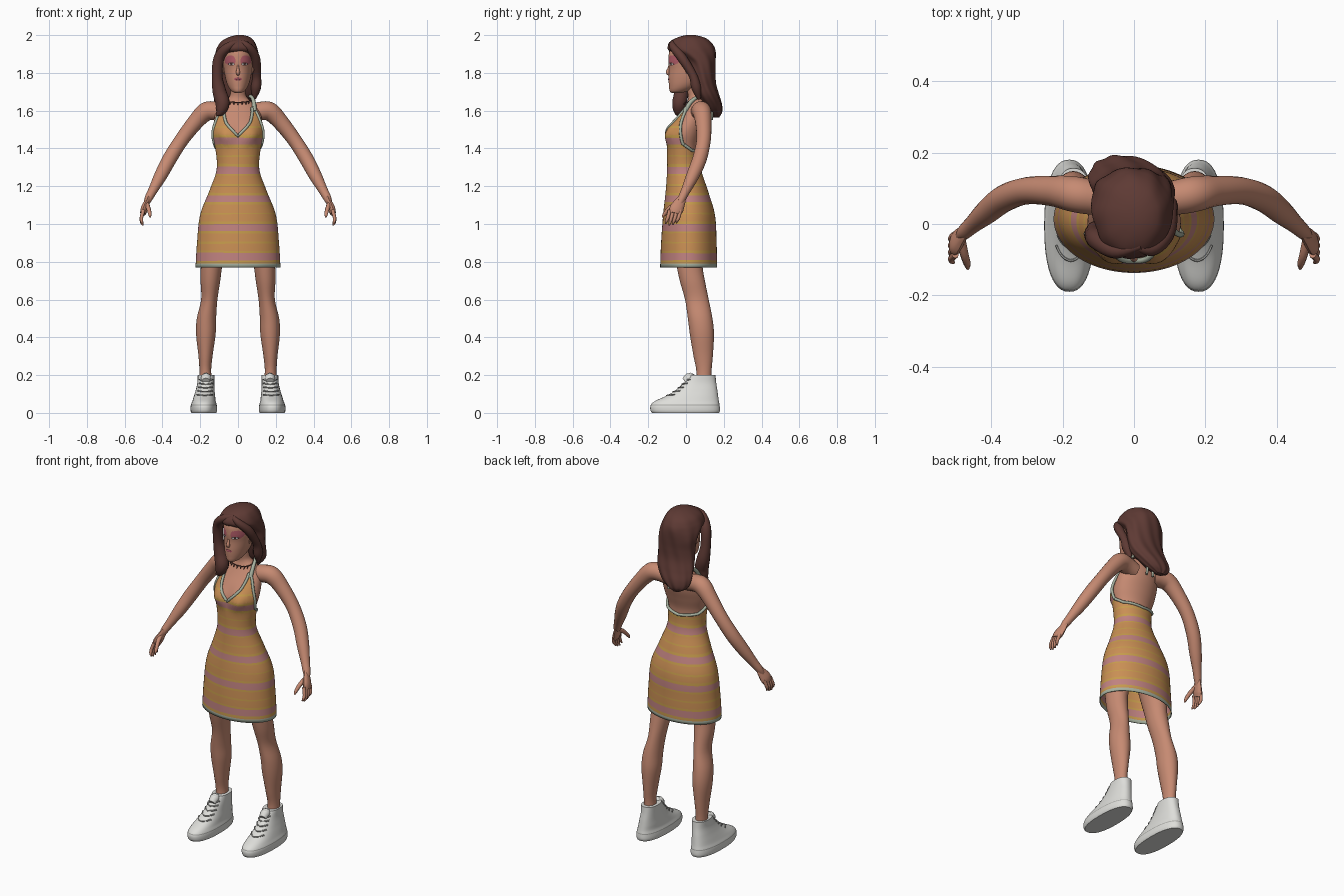
import bpy, bmesh, math, random
from mathutils import Vector

random.seed(4)
if "Cube" in bpy.data.objects:
    bpy.data.objects.remove(bpy.data.objects["Cube"])


def material(name, rgb):
    lin = [((c / 255 + 0.055) / 1.055) ** 2.4 for c in rgb] + [1]
    m = bpy.data.materials.new(name)
    m.use_nodes = True
    m.diffuse_color = lin
    node = m.node_tree.nodes["Principled BSDF"]
    node.inputs["Base Color"].default_value = lin
    node.inputs["Roughness"].default_value = 0.8
    return m


SKIN = material("skin", (198, 138, 114))
HAIR = material("brown hair", (94, 58, 52))
ORANGE = material("orange cloth", (201, 143, 84))
MUSTARD = material("mustard cloth", (198, 156, 76))
PINK = material("pink cloth", (192, 130, 128))
TRIM = material("pale green trim", (168, 178, 160))
WHITE = material("white canvas", (222, 222, 218))
GREY = material("grey rubber", (168, 168, 164))
MAKEUP = material("rose makeup", (178, 92, 104))
DARK = material("dark brown", (70, 48, 46))
made = []


def finish(name, bm, mats, rule=None):
    bmesh.ops.recalc_face_normals(bm, faces=bm.faces)
    if rule:
        for f in bm.faces:
            f.material_index = rule(f.calc_center_median())
    mesh = bpy.data.meshes.new(name)
    bm.to_mesh(mesh)
    bm.free()
    for m in mats:
        mesh.materials.append(m)
    ob = bpy.data.objects.new(name, mesh)
    bpy.context.collection.objects.link(ob)
    made.append(ob)
    return ob


def bridge(rings, caps=True):
    bm = bmesh.new()
    vs = [[bm.verts.new(p) for p in r] for r in rings]
    n = len(vs[0])
    for a, b in zip(vs, vs[1:]):
        for i in range(n):
            bm.faces.new((a[i], a[(i + 1) % n], b[(i + 1) % n], b[i]))
    if caps:
        bm.faces.new(vs[0])
        bm.faces.new(vs[-1])
    return bm


def sample(table, z):
    """Smooth interpolation of profile rows (z, centre x, half width, front y, back y)."""
    z = min(max(z, table[0][0]), table[-1][0])
    i = next(k for k in range(len(table) - 1) if z <= table[k + 1][0])
    a, b = table[i], table[i + 1]
    p, q = table[max(i - 1, 0)], table[min(i + 2, len(table) - 1)]
    h = b[0] - a[0]
    t = (z - a[0]) / h
    out = []
    for j in range(1, 5):
        ma = (b[j] - p[j]) / (b[0] - p[0]) * h
        mb = (q[j] - a[j]) / (q[0] - a[0]) * h
        out.append(a[j] * (2*t**3 - 3*t*t + 1) + ma * (t**3 - 2*t*t + t)
                   + b[j] * (3*t*t - 2*t**3) + mb * (t**3 - t*t))
    return out


def surf(table, ang, z, off=0.0, e=1.0):
    cx, hw, yf, yb = sample(table, z)
    power = lambda v: math.copysign(abs(v) ** e, v)
    return Vector((cx + (hw + off) * power(math.cos(ang)),
                   (yf + yb) / 2 + ((yb - yf) / 2 + off) * power(math.sin(ang)), z))


def loft(name, table, mats, n=32, rows=40, side=1, e=1.0, off=0.0, rule=None, shape=None):
    z0, z1 = table[0][0], table[-1][0]
    rings = []
    for r in range(rows + 1):
        z = z0 + (z1 - z0) * r / rows
        ring = []
        for i in range(n):
            ang = math.tau * i / n
            p = surf(table, ang, z, off + (shape(ang, z) if shape else 0), e)
            p.x *= side
            ring.append(p)
        rings.append(ring)
    return finish(name, bridge(rings), mats, rule)


def tube(name, pts, mat, side=1, n=12, steps=6, flat=1.0):
    """Round tube through (x, y, z, radius) points; flat squeezes it along x."""
    P = [Vector(p) for p in pts]
    path = []
    for i in range(len(P) - 1):
        a, b, c, d = P[max(i - 1, 0)], P[i], P[i + 1], P[min(i + 2, len(P) - 1)]
        for k in range(steps):
            t = k / steps
            path.append(b + (c - a) * t / 2 + (a - b * 2.5 + c * 2 - d / 2) * t * t
                        + (b * 1.5 - a / 2 - c * 1.5 + d / 2) * t ** 3)
    path.append(P[-1])
    rings, nor = [], Vector((1, 0.05, 0.02))
    for i, p in enumerate(path):
        t = (path[min(i + 1, len(path) - 1)].xyz - path[max(i - 1, 0)].xyz).normalized()
        nor = (nor - t * nor.dot(t)).normalized()
        bi, ring = t.cross(nor), []
        for k in range(n):
            a = math.tau * k / n
            v = p.xyz + max(p.w, .001) * (nor * math.cos(a) * flat + bi * math.sin(a))
            ring.append((v.x * side, v.y, v.z))
        rings.append(ring)
    return finish(name, bridge(rings), [mat])


# Torso and dress share one silhouette
upper = [(1.29, 0, .113, -.1, .08), (1.4, 0, .12, -.1, .075), (1.475, 0, .136, -.097, .095),
         (1.54, 0, .136, -.072, .115), (1.6, 0, .122, -.03, .12), (1.64, 0, .09, -.005, .115),
         (1.67, 0, .055, .004, .105), (1.71, 0, .047, -.002, .1), (1.79, 0, .046, -.005, .09)]
skirt = [(.77, 0, .225, -.137, .165), (.9, 0, .217, -.132, .162), (1.05, 0, .2, -.121, .153),
         (1.18, 0, .15, -.107, .115)]
shape_table = skirt + upper


def bust(ang, z):
    x = .13 * math.cos(ang)
    if math.sin(ang) > 0:
        return 0
    return .024 * math.exp(-((abs(x) - .06) / .045) ** 2 - ((z - 1.475) / .05) ** 2)


loft("torso", [(1.0, 0, .15, -.09, .1), (1.18, 0, .14, -.1, .1)] + upper, [SKIN], 48, 60,
     off=-.008, shape=bust)

# Dress: neckline height by angle away from the front
neckline = [(0, 1.465), (28, 1.54), (41, 1.615), (47, 1.615), (62, 1.53), (85, 1.425),
            (120, 1.39), (180, 1.375)]


def top_z(ang):
    d = abs((math.degrees(ang) + 90 + 180) % 360 - 180)
    for (a, za), (b, zb) in zip(neckline, neckline[1:]):
        if d <= b:
            return za + (zb - za) * (d - a) / (b - a)
    return neckline[-1][1]


def dress_point(ang, t):
    z = .77 + t * (top_z(ang) - .77)
    return surf(shape_table, ang, z, bust(ang, z))


SEG, ROWS = 96, 44
angles = [math.tau * i / SEG for i in range(SEG)]
bm = bridge([[dress_point(a, r / ROWS) for a in angles] for r in range(ROWS + 1)], caps=False)

# Stripes are cut with slightly tilted planes above a level hem band
bands = [(Vector((0, 0, .79)), Vector((0, 0, 1)), 0)]
for k in range(5):
    base = .79 + k * .153
    for dz, m in ((.006, 1), (.018, 2), (.055, 1), (.07, 0), (.108, 1), (.115, 0)):
        bands.append((Vector((0, 0, base + dz + random.uniform(-.002, .002))),
                      Vector((random.uniform(-.01, .01), random.uniform(-.01, .01), 1)), m))
for co, no, m in bands:
    bmesh.ops.bisect_plane(bm, geom=bm.verts[:] + bm.edges[:] + bm.faces[:],
                           plane_co=co, plane_no=no)


def stripe(c):
    idx = 3
    for co, no, m in bands:
        if (c - co).dot(no) > 0:
            idx = m
    return idx


dress = finish("striped_dress", bm, [ORANGE, MUSTARD, PINK, TRIM], stripe)
solid = dress.modifiers.new("cloth", 'SOLIDIFY')
solid.thickness = .004
tube("neckline_trim", [(*dress_point(a, 1), .008) for a in angles + [0]], TRIM, n=8, steps=1)

# Halter straps, nape ties and necklace
for s, label in ((1, "left"), (-1, "right")):
    tube(label + "_strap", [(.086, -.005, 1.595, .013), (.084, .022, 1.642, .011),
                            (.072, .06, 1.672, .009), (.042, .1, 1.68, .008),
                            (0, .112, 1.675, .007)], TRIM, s, 8)
    tube(label + "_nape_tie", [(0, .11, 1.67, .006), (.015, .135, 1.62, .007),
                               (.022, .135, 1.55, .007)], TRIM, s, 8)
chain = [surf(shape_table, a, 1.662 + .018 * math.sin(a), .001) for a in angles]
tube("necklace", [(*p, .0028) for p in chain + chain[:1]], HAIR, n=6, steps=1)
for i in range(60, 86, 4):
    x, y, z = chain[i]
    tube("necklace_bead", [(x, y, z, .002), (x, y - .006, z - .007, .004),
                           (x, y - .009, z - .014, .001)], HAIR, n=6, steps=2)

# Head, with the face coloured by region
head_table = [(1.693, 0, .016, -.076, -.03), (1.703, 0, .034, -.086, .01), (1.73, 0, .053, -.09, .06),
              (1.77, 0, .066, -.092, .1), (1.82, 0, .075, -.09, .125), (1.87, 0, .08, -.093, .135),
              (1.92, 0, .073, -.085, .13), (1.96, 0, .05, -.05, .1), (1.98, 0, .02, -.01, .05)]


def face_colour(c):
    x, z = abs(c.x), c.z
    inside = lambda cx, cz, rx, rz: ((x - cx) / rx) ** 2 + ((z - cz) / rz) ** 2 < 1
    if c.y > -.02:
        return 0
    if inside(.035, 1.847, .018, .009):
        return 2 if inside(.035, 1.846, .014, .006) and abs(x - .035) > .006 else 3
    if inside(.041, 1.866, .029, .026) or inside(0, 1.767, .021, .008):
        return 1
    return 0


loft("head", head_table, [SKIN, MAKEUP, WHITE, DARK], 160, 120, rule=face_colour)
tube("nose", [(0, -.085, 1.86, .003), (0, -.09, 1.828, .006), (0, -.096, 1.803, .0105),
              (0, -.088, 1.791, .007)], SKIN)
tube("lips", [(-.018, -.085, 1.767, .002), (0, -.09, 1.767, .006), (.018, -.085, 1.767, .002)], MAKEUP)

# Hair: main mass plus front locks
hair_table = [(1.565, -.05, .02, .145, .175), (1.59, -.045, .065, .115, .19), (1.63, -.03, .095, .085, .19),
              (1.68, -.012, .112, .055, .175), (1.74, -.003, .114, .035, .158), (1.8, 0, .113, .02, .155),
              (1.855, -.003, .114, .0, .157), (1.89, -.004, .114, -.045, .158),
              (1.917, -.004, .111, -.09, .156), (1.94, -.003, .103, -.096, .148),
              (1.97, 0, .084, -.076, .125), (1.99, .008, .055, -.04, .09), (2.0, .01, .02, 0, .05)]
loft("hair", hair_table, [HAIR], 96, 70,
     shape=lambda a, z: .0022 * math.sin(9 * a + 22 * z) * min(1, (2 - z) * 12))
tube("right_front_lock", [(.02, -.06, 1.968, .012), (-.05, -.075, 1.94, .022), (-.1, -.045, 1.88, .029),
                          (-.11, -.03, 1.78, .029), (-.098, -.025, 1.7, .037),
                          (-.082, -.035, 1.64, .038), (-.095, -.04, 1.595, .026),
                          (-.115, -.045, 1.575, .004)], HAIR)
tube("left_front_lock", [(.0, -.06, 1.968, .01), (.05, -.07, 1.942, .02), (.09, -.025, 1.885, .025),
                         (.1, .035, 1.79, .022), (.095, .055, 1.72, .026), (.085, .07, 1.66, .008)], HAIR)

# Limbs and shoes
leg_table = [(.15, .17, .036, .05, .135), (.22, .173, .031, .055, .135), (.3, .172, .037, .04, .142),
             (.42, .17, .052, .02, .148), (.5, .167, .051, .01, .14), (.6, .152, .043, -.005, .12),
             (.7, .146, .052, -.033, .1), (.78, .14, .057, -.05, .088), (.95, .12, .075, -.08, .1),
             (1.05, .1, .07, -.08, .1)]
shoe_table = [(0, .181, .066, -.18, .175), (.012, .181, .07, -.188, .18), (.04, .181, .069, -.187, .178),
              (.062, .18, .062, -.165, .174), (.09, .177, .056, -.105, .17), (.12, .174, .05, -.055, .166),
              (.16, .17, .045, -.012, .16), (.2, .169, .044, .022, .156)]
for s, label in ((1, "left"), (-1, "right")):
    tube(label + "_ear", [(.073, .005, 1.795, .004), (.08, .01, 1.82, .014), (.078, .013, 1.845, .005)],
         SKIN, s, flat=.5)
    tube(label + "_arm", [(.06, .07, 1.585, .045), (.12, .075, 1.598, .049), (.17, .084, 1.594, .05),
                          (.225, .092, 1.54, .043), (.3, .093, 1.443, .038), (.362, .072, 1.345, .038),
                          (.41, .035, 1.255, .034), (.45, 0, 1.18, .025), (.474, -.022, 1.135, .021),
                          (.488, -.036, 1.1, .013)], SKIN, s, 20)
    tube(label + "_palm", [(.468, -.015, 1.15, .018), (.482, -.032, 1.115, .029), (.496, -.05, 1.08, .037),
                           (.504, -.058, 1.055, .03)], SKIN, s, flat=.5)
    for k in range(4):
        y, low = -.086 + .019 * k, .008 * abs(k - 1.3)
        tube(label + "_finger", [(.5, y, 1.075, .01), (.511, y - .01, 1.035, .0095),
                                 (.51, y - .018, 1.005 + low, .008), (.503, y - .022, .99 + low, .003)],
             SKIN, s, 8, 4)
    tube(label + "_thumb", [(.485, -.045, 1.11, .014), (.475, -.085, 1.085, .012),
                            (.467, -.112, 1.055, .01), (.465, -.125, 1.035, .004)], SKIN, s, 8, 4)
    loft(label + "_leg", leg_table, [SKIN], 32, 44, s)
    loft(label + "_shoe", shoe_table, [WHITE, GREY], 48, 40, s, .85,
         rule=lambda c: 1 if .04 < c.z < .046 else 0)
    tube(label + "_shoe_tongue", [(.17, -.005, 1 / 6, .022), (.169, .024, .19, .027),
                                  (.169, .034, .208, .012)], WHITE, s)
    for k in range(5):
        z = .092 + .02 * k
        lace = [surf(shoe_table, math.radians(-90 + d), z + abs(d) / 9000, .001, .85)
                for d in range(-45, 46, 15)]
        tube(label + "_lace", [(*p, .004) for p in lace], GREY, s, 6, 2)

# Smooth shading with sharp creases kept
bpy.ops.object.select_all(action='DESELECT')
for ob in made:
    ob.select_set(True)
bpy.context.view_layer.objects.active = dress
bpy.ops.object.shade_smooth_by_angle(angle=math.radians(50))
